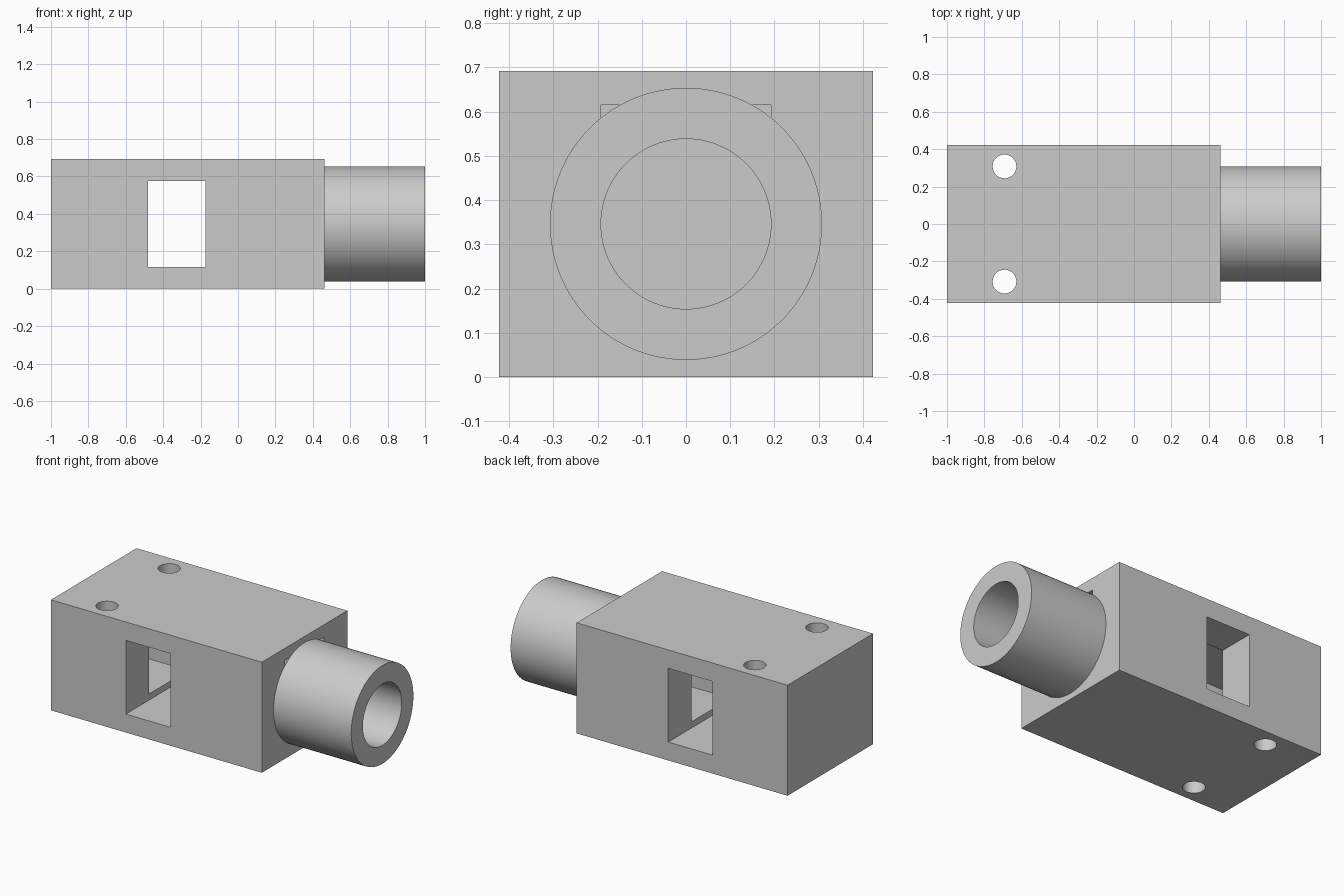
import bpy
import bmesh
import math
from mathutils import Matrix, Vector

cube = bpy.data.objects.get("Cube")
if cube:
    bpy.data.objects.remove(cube, do_unlink=True)

# Main dimensions
U = 1 / 26                 # design module
HEIGHT = 18 * U
AXIS_Z = HEIGHT / 2
BODY_END = 12 * U          # where the block meets the tube

grey = bpy.data.materials.new("plain_grey")
grey.use_nodes = True
GREY = (0.6, 0.6, 0.6, 1)
grey.diffuse_color = GREY
grey.node_tree.nodes["Principled BSDF"].inputs["Base Color"].default_value = GREY


def finish(name, bm):
    mesh = bpy.data.meshes.new(name)
    bmesh.ops.recalc_face_normals(bm, faces=bm.faces)
    bm.to_mesh(mesh)
    bm.free()
    mesh.materials.append(grey)
    obj = bpy.data.objects.new(name, mesh)
    bpy.context.collection.objects.link(obj)
    return obj


def box(name, low, high):
    low, high = Vector(low), Vector(high)
    bm = bmesh.new()
    bmesh.ops.create_cube(bm, size=1)
    bmesh.ops.scale(bm, vec=high - low, verts=bm.verts)
    bmesh.ops.translate(bm, vec=(low + high) / 2, verts=bm.verts)
    return finish(name, bm)


def upright_cylinder(name, x, y, radius):
    bm = bmesh.new()
    bmesh.ops.create_cone(bm, cap_ends=True, segments=64, radius1=radius,
                          radius2=radius, depth=HEIGHT * 2,
                          matrix=Matrix.Translation((x, y, AXIS_Z)))
    return finish(name, bm)


def smooth(obj):
    bpy.ops.object.select_all(action="DESELECT")
    obj.select_set(True)
    bpy.context.view_layer.objects.active = obj
    bpy.ops.object.shade_smooth_by_angle(angle=math.radians(30))


def cut(obj, cutter):
    bpy.context.view_layer.objects.active = obj
    mod = obj.modifiers.new(cutter.name, "BOOLEAN")
    mod.operation = "DIFFERENCE"
    mod.solver = "EXACT"
    mod.object = cutter
    bpy.ops.object.modifier_apply(modifier=mod.name)
    bpy.data.objects.remove(cutter, do_unlink=True)


# Rectangular block
body = box("body", (-1, -11 * U, 0), (BODY_END, 11 * U, HEIGHT))

# Lengthwise inner channel, open at the tube end
cut(body, box("channel_cutter", (-22 * U, -5 * U, 4 * U),
              (BODY_END + 0.1, 5 * U, 16 * U)))

# Cross window through both sides
cut(body, box("window_cutter", (-12.5 * U, -0.6, 3 * U),
              (-4.5 * U, 0.6, 15 * U)))

# Pair of vertical mounting holes
for side in (-1, 1):
    cut(body, upright_cylinder("hole_cutter", -18 * U, side * 8 * U, 1.65 * U))
smooth(body)

# Hollow tube: rectangular wall section spun around the x axis
bm = bmesh.new()
section = [(BODY_END, 5 * U), (1, 5 * U), (1, 8 * U), (BODY_END, 8 * U)]
verts = [bm.verts.new((x, 0, AXIS_Z + r)) for x, r in section]
edges = [bm.edges.new((verts[i], verts[(i + 1) % len(verts)]))
         for i in range(len(verts))]
bmesh.ops.spin(bm, geom=verts + edges, cent=(0, 0, AXIS_Z), axis=(1, 0, 0),
               angle=math.tau, steps=96, use_merge=True)
bmesh.ops.remove_doubles(bm, verts=bm.verts, dist=0.0001)
smooth(finish("tube", bm))
